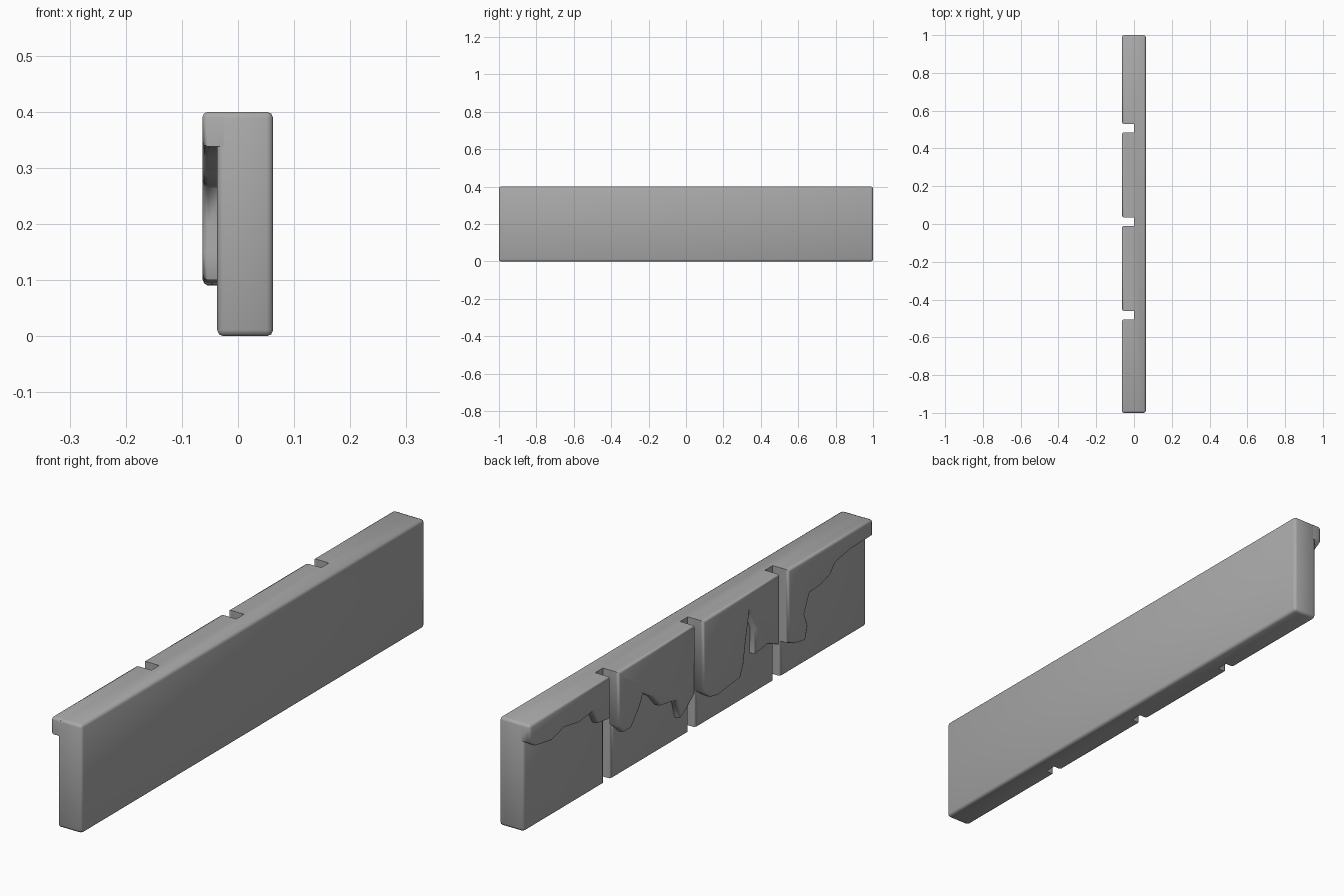
import bpy, bmesh

if "Cube" in bpy.data.objects:
    bpy.data.objects.remove(bpy.data.objects["Cube"])

X_BACK, X_STONE, X_PLASTER = 0.0625, -0.037, -0.0635
GROOVES = [(-0.505, -0.46), (-0.01, 0.035), (0.485, 0.53)]

stone = bpy.data.materials.new("dark_stone")
stone.diffuse_color = (0.4, 0.4, 0.4, 1)
stone.use_nodes = True
stone.node_tree.nodes["Principled BSDF"].inputs["Base Color"].default_value = stone.diffuse_color


def extrude_outline(outline, offset):
    """Prism from a closed outline of 3D points, extruded by offset."""
    bm = bmesh.new()
    face = bm.faces.new([bm.verts.new(p) for p in outline])
    top = bmesh.ops.extrude_face_region(bm, geom=[face], use_keep_orig=True)["geom"]
    moved = [v for v in top if isinstance(v, bmesh.types.BMVert)]
    bmesh.ops.translate(bm, verts=moved, vec=offset)
    bmesh.ops.recalc_face_normals(bm, faces=bm.faces)
    return bm


def finish(name, bm, rim, offset):
    """Round the chosen edges and make a smooth-shaded object."""
    bmesh.ops.bevel(bm, geom=rim, offset=offset, segments=2, profile=0.5,
                    affect='EDGES', clamp_overlap=True)
    bmesh.ops.recalc_face_normals(bm, faces=bm.faces)
    mesh = bpy.data.meshes.new(name)
    bm.to_mesh(mesh)
    bm.free()
    mesh.materials.append(stone)
    obj = bpy.data.objects.new(name, mesh)
    bpy.context.collection.objects.link(obj)
    bpy.ops.object.select_all(action='DESELECT')
    obj.select_set(True)
    bpy.context.view_layer.objects.active = obj
    bpy.ops.object.shade_smooth_by_angle(angle=1.0)


# Stone wall core: plan outline with three vertical joints
plan = [(X_BACK, -1), (X_BACK, 1), (X_STONE, 1)]
for y0, y1 in reversed(GROOVES):
    plan += [(X_STONE, y1), (0, y1), (0, y0), (X_STONE, y0)]
plan.append((X_STONE, -1))
bm = extrude_outline([(x, y, 0) for x, y in plan], (0, 0, 0.4))
rim = [e for e in bm.edges if not any(abs(v.co.x) < 1e-4 for v in e.verts)]
finish("wall_core", bm, rim, 0.011)

# Broken facing slabs: ragged lower edge as (y, z), from high y to low y
slabs = {
    "facing_slab_1": [(1, .335), (.96, .31), (.87, .295), (.80, .315), (.71, .30),
                      (.63, .31), (.60, .255), (.53, .245)],
    "facing_slab_2": [(.485, .20), (.45, .165), (.405, .165), (.355, .225), (.335, .265),
                      (.28, .23), (.235, .18), (.17, .17), (.14, .16), (.12, .09),
                      (.085, .11), (.035, .15)],
    "facing_slab_3": [(-.01, .135), (-.06, .10), (-.10, .092), (-.17, .10), (-.23, .105),
                      (-.25, .15), (-.262, .22), (-.285, .335), (-.32, .25),
                      (-.318, .16), (-.36, .165), (-.39, .17), (-.46, .14)],
    "facing_slab_4": [(-.505, .13), (-.55, .11), (-.61, .10), (-.625, .15), (-.605, .20),
                      (-.635, .265), (-.70, .27), (-.755, .285), (-.785, .32),
                      (-.87, .335), (-1, .338)],
}
for name, edge in slabs.items():
    outline = edge + [(edge[-1][0], .4), (edge[0][0], .4)]
    bm = extrude_outline([(X_PLASTER, y, z) for y, z in outline],
                         (-0.025 - X_PLASTER, 0, 0))
    # Worn front rim, plus the top corner at the wall ends
    rim = [e for e in bm.edges if all(v.co.x < -0.06 for v in e.verts)
           or all(abs(v.co.y) > .99 and v.co.z > .39 for v in e.verts)]
    finish(name, bm, rim, 0.01)
